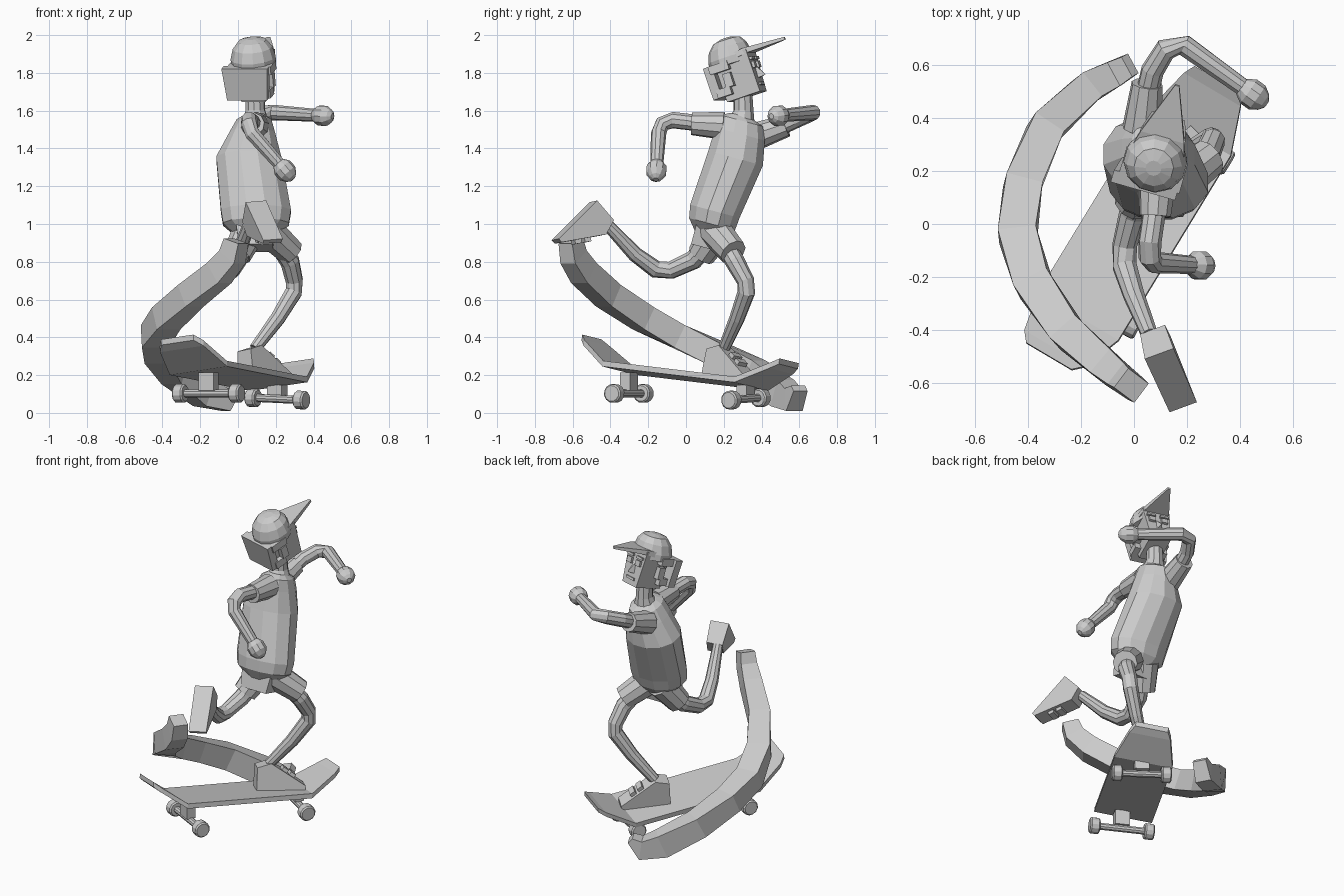
import bpy, bmesh, math
from mathutils import Vector, Matrix

if "Cube" in bpy.data.objects:
    bpy.data.objects.remove(bpy.data.objects["Cube"])

V = Vector


def make(name, verts, faces, mat=None):
    me = bpy.data.meshes.new(name)
    me.from_pydata([tuple(mat @ V(v)) if mat else tuple(v) for v in verts], [], faces)
    bm = bmesh.new()
    bm.from_mesh(me)
    bmesh.ops.recalc_face_normals(bm, faces=bm.faces)
    bm.to_mesh(me)
    bm.free()
    ob = bpy.data.objects.new(name, me)
    bpy.context.collection.objects.link(ob)
    return ob


def loft(name, rings, mat=None):
    """Skin equal-sized rings and cap both ends."""
    n = len(rings[0])
    verts = [v for r in rings for v in r]
    faces = [(i*n + j, i*n + (j+1) % n, (i+1)*n + (j+1) % n, (i+1)*n + j)
             for i in range(len(rings) - 1) for j in range(n)]
    faces += [tuple(range(n)), tuple(range(len(verts) - n, len(verts)))]
    return make(name, verts, faces, mat)


def ellipse(c, rx, ry, n=10):
    return [V((c[0] + rx*math.cos(2*math.pi*(k+.5)/n), c[1] + ry*math.sin(2*math.pi*(k+.5)/n), c[2]))
            for k in range(n)]


def tube(name, pts, radii, n=10):
    pts = [V(p) for p in pts]
    rings, prev = [], None
    for i, p in enumerate(pts):
        t = (pts[min(i+1, len(pts)-1)] - pts[max(i-1, 0)]).normalized()
        if prev is None:
            prev = t.orthogonal()
        a = (prev - t*prev.dot(t)).normalized()
        b, prev = t.cross(a), a
        rings.append([p + radii[i]*(a*math.cos(2*math.pi*k/n) + b*math.sin(2*math.pi*k/n)) for k in range(n)])
    return loft(name, rings)


def box(name, lo, hi, mat=None, top=1.0):
    cx = (lo[0] + hi[0])/2
    def quad(z, s):
        return [((x - cx)*s + cx, y, z) for x, y in
                ((lo[0], lo[1]), (hi[0], lo[1]), (hi[0], hi[1]), (lo[0], hi[1]))]
    return loft(name, [quad(lo[2], 1), quad(hi[2], top)], mat)


def frame(x, y, z, o):
    m = Matrix((x, y, z)).transposed().to_4x4()
    m.translation = V(o)
    return m


# Skateboard deck, pitched nose-down and slightly rolled
D = V((.52, .854, -.103)).normalized()
P = V((.854, -.52, .13))
P = (P - D*P.dot(D)).normalized()
N = P.cross(D)
board = frame(P, D, N, (.001, 0, .211))
rows = [(-.61, .10, .13), (-.57, .135, .10), (-.41, .178, 0), (.41, .178, 0), (.58, .125, .10), (.62, .10, .13)]
loft("deck", [[(-w, d, z), (w, d, z), (w, d, z - .03), (-w, d, z - .03)] for d, w, z in rows], board)

# Trucks and wheels
for tag, a, b, zt in (("rear", (-.305, -.225, .103), (-.008, -.38, .103), .215),
                      ("front", (.08, .395, .08), (.335, .24, .068), .15)):
    a, b = V(a), V(b)
    ax = (b - a).normalized()
    tube(tag + "_axle", [a, b], [.022, .022])
    for side, c in (("left", a), ("right", b)):
        tube(f"{tag}_{side}_wheel", [c - ax*.03, c - ax*.022, c + ax*.022, c + ax*.03],
             [.042, .05, .05, .042], 12)
    m = (a + b)/2
    m.z = 0
    f = frame(ax, V((0, 0, 1)).cross(ax).normalized(), V((0, 0, 1)), m)
    box(tag + "_hanger", (-.045, -.03, a.z + .015), (.045, .03, zt), f)

# Curved motion trail sweeping round the rider, with an upturned tip at the low end
path = [V(p) for p in ((-.015, .60, .13), (-.07, .57, .07), (-.18, .51, .105), (-.335, .36, .215),
                       (-.42, .15, .32), (-.44, -.04, .405), (-.38, -.225, .50), (-.25, -.41, .62),
                       (-.10, -.54, .74), (-.03, -.595, .825), (-.01, -.61, .91))]
width = [.042, .05, .057, .064, .07, .072, .07, .064, .057, .05, .045]
height = [.02, .06, .075, .07, .065, .065, .065, .065, .065, .06, .05]
rings, last = [], len(path) - 1
for i, p in enumerate(path):
    t = (path[min(i+1, last)] - path[max(i-1, 0)]).normalized()
    s = t.cross(V((0, 0, 1))).normalized()
    n = s.cross(t)
    w, h = width[i], height[i]
    rings.append([p + s*w + n*h, p - s*w + n*h, p - s*w - n*h, p + s*w - n*h])
loft("motion_trail", rings)

# Torso: lofted shirt leaning forward
lean = Matrix.Rotation(math.radians(-15), 4, 'X')
body = Matrix.Translation((.095, .13, .97)) @ lean
loft("shirt", [ellipse(c, rx, ry, 12) for c, rx, ry in (
    ((0, .01, -.03), .11, .09), ((0, .0, .03), .18, .13), ((0, -.003, .10), .192, .14),
    ((-.038, .03, .40), .178, .155), ((-.02, .02, .53), .125, .14), ((-.01, .01, .60), .095, .12),
    ((-.005, 0, .625), .06, .06))], body)
box("pelvis", (-.09, -.08, -.10), (.09, .08, .03), body, 1.2)
tube("neck", [(.092, .295, 1.55), (.092, .305, 1.60), (.09, .30, 1.72)], [.07, .053, .05])

# Shoes: wedge profile with lace strips
shoe = [(0, 0), (.30, 0), (.30, .025), (.085, .165), (0, .14)]


def build_shoe(tag, f):
    hw = [.058, .055, .052, .05, .05]
    loft(tag + "_shoe", [[(u, s*w, v) for (u, v), w in zip(shoe, hw)] for s in (-1, 1)], f)
    slope = V((-.215, 0, .14)).normalized()
    up = V((.14, 0, .215)).normalized()
    for k in range(2):
        o = V((.215, 0, .08)) + slope*.055*k
        box(f"{tag}_lace_{k + 1}", (-.032, -.018, -.01), (.032, .018, .022),
            f @ frame(V((0, 1, 0)), -slope, up, o))


c, s = math.cos(math.radians(14)), math.sin(math.radians(14))
u = D*c + P*s
build_shoe("standing", frame(u, N.cross(u), N, board @ V((-.03, .125, 0))))
heel = V((.095, -.49, 1.12))
u = (V((.185, -.69, .92)) - heel).normalized()
v = V((.07, -.40, 1.02)) - heel
v = (v - u*v.dot(u)).normalized()
build_shoe("pushing", frame(u, v.cross(u), v, heel))

# Legs and shorts
tube("standing_shorts", [(.14, .14, .98), (.28, .25, .85)], [.09, .075])
tube("standing_leg", [(.20, .19, .92), (.275, .26, .80), (.298, .315, .70), (.295, .32, .64),
                      (.21, .27, .50), (.09, .20, .34)], [.052, .052, .047, .047, .041, .032])
tube("pushing_shorts", [(.06, .17, .97), (-.005, .08, .835)], [.09, .075])
tube("pushing_leg", [(.04, .12, .90), (-.005, .04, .81), (-.035, -.08, .755), (-.035, -.16, .76),
                     (0, -.27, .84), (.06, -.42, 1.0)], [.052, .052, .047, .047, .041, .032])

# Arms: sleeve, forearm and rounded hand
for tag, sleeve, arm in (
        ("left", [(.03, .36, 1.46), (.05, .53, 1.52)],
         [(.04, .45, 1.49), (.07, .58, 1.55), (.12, .66, 1.585), (.19, .675, 1.59), (.42, .51, 1.575)]),
        ("right", [(.09, .20, 1.52), (.08, .03, 1.53)],
         [(.085, .1, 1.53), (.06, -.07, 1.55), (.06, -.125, 1.53), (.075, -.145, 1.48), (.225, -.155, 1.31)])):
    tube(tag + "_sleeve", sleeve, [.075, .06])
    tube(tag + "_arm", arm, [.044, .044, .043, .041, .034])
    d = (V(arm[-1]) - V(arm[-2])).normalized()
    o = V(arm[-1]) + d*.035
    steps = [-.065, -.05, -.02, .02, .05, .065]
    tube(tag + "_hand", [o + d*k for k in steps], [.015, .036, .055, .055, .036, .015])

# Head turned to the right and tipped back
head = (Matrix.Translation((.085, .25, 1.76)) @ Matrix.Rotation(math.radians(-16), 4, 'Z')
        @ Matrix.Rotation(math.radians(18), 4, 'X'))
box("face", (-.065, -.05, -.105), (.065, .14, .13), head, 1.35)
box("back_hair", (-.125, -.11, -.075), (.095, -.06, .10), head, 1.15)
for side in (-1, 1):
    tag = "left" if side < 0 else "right"

    def pair(name, x0, x1, *yz):
        (y0, y1), (z0, z1) = yz
        a, b = sorted((side*x0, side*x1))
        box(f"{tag}_{name}", (a, y0, z0), (b, y1, z1), head)
    pair("upper_hair", .05, .12, (-.08, .03), (.055, .10))
    pair("lower_hair", .04, .105, (-.08, .0), (-.075, -.03))
    pair("ear", .06, .11, (-.02, .025), (-.035, .04))
    pair("eye", .02, .06, (.13, .155), (.025, .06))
    pair("brow", .015, .07, (.13, .155), (.07, .085))
make("nose", [(-.02, .135, -.03), (.02, .135, -.03), (0, .18, -.025), (-.01, .135, .05), (.01, .135, .05)],
     [(0, 1, 2), (0, 2, 3), (1, 4, 2), (3, 2, 4), (0, 3, 4, 1)], head)
box("mouth", (-.035, .13, -.07), (.035, .15, -.055), head)

# Cap with pointed brim
loft("cap", [ellipse((0, y, z), r, r, 12) for y, z, r in
             ((.02, .08, .118), (.02, .12, .12), (.025, .175, .105), (.03, .212, .075), (.03, .225, .03))], head)
loft("cap_brim", [[(-w, y, z), (w, y, z), (w, y, z - h), (-w, y, z - h)] for y, w, z, h in
                  ((.05, .105, .13, .035), (.13, .085, .14, .03), (.34, .008, .132, .015))], head)
